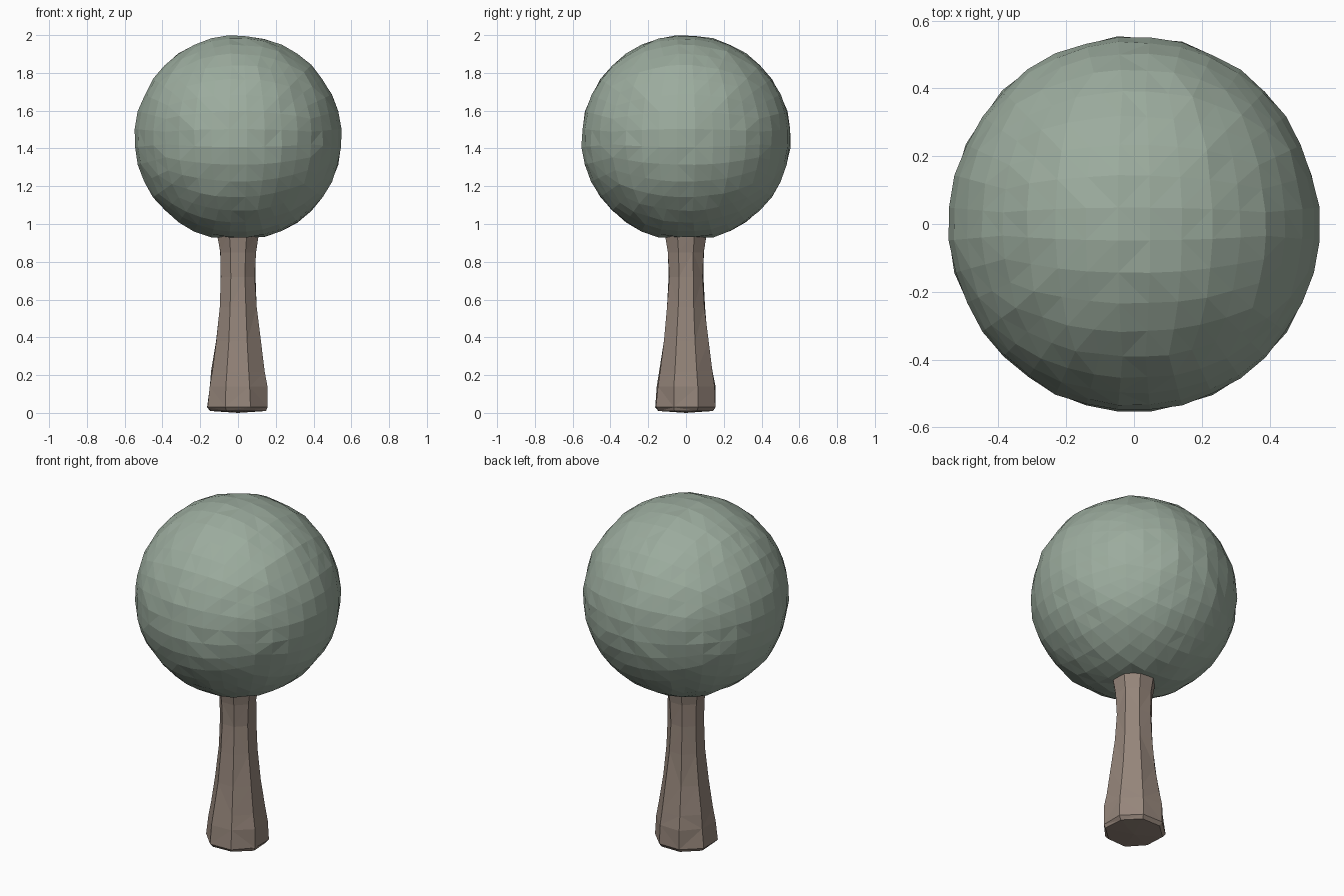
import bpy, bmesh, math, random
from mathutils import Vector

if "Cube" in bpy.data.objects:
    bpy.data.objects.remove(bpy.data.objects["Cube"])

random.seed(4)


def material(name, rgb):
    mat = bpy.data.materials.new(name)
    mat.diffuse_color = (*rgb, 1)
    mat.use_nodes = True
    mat.node_tree.nodes["Principled BSDF"].inputs["Base Color"].default_value = mat.diffuse_color
    return mat


def finish(bm, name, mat):
    bmesh.ops.recalc_face_normals(bm, faces=bm.faces)
    mesh = bpy.data.meshes.new(name)
    bm.to_mesh(mesh)
    bm.free()
    mesh.materials.append(mat)
    obj = bpy.data.objects.new(name, mesh)
    bpy.context.collection.objects.link(obj)
    return obj


sage = material("sage green", (0.33, 0.41, 0.34))
bark = material("bark brown", (0.30, 0.235, 0.195))

# Canopy: a subdivided cube rounded into a slightly lumpy, faceted ball
bm = bmesh.new()
bmesh.ops.create_cube(bm, size=2)
bmesh.ops.subdivide_edges(bm, edges=bm.edges, cuts=8, use_grid_fill=True)
centre = Vector((0, 0, 1.455))
for v in bm.verts:
    d = Vector([math.tan(c * math.pi / 4) for c in v.co]).normalized()
    lump = 1 + random.uniform(-0.008, 0.008)
    v.co = centre + Vector((d.x * 0.548, d.y * 0.555, d.z * 0.545)) * lump
    v.co.z = min(max(v.co.z, 0.928), 2.0)
bmesh.ops.triangulate(bm, faces=bm.faces)
finish(bm, "canopy", sage)

# Trunk: eight-sided rings of (height, radius), flared at both ends
rings = [(0.01, 0.150), (0.03, 0.166), (0.14, 0.158), (0.22, 0.145),
         (0.38, 0.123), (0.56, 0.102), (0.72, 0.094), (0.85, 0.098), (0.96, 0.118)]
SIDES = 8
bm = bmesh.new()
loops = []
for z, r in rings:
    loop = []
    for i in range(SIDES):
        a = 2 * math.pi * (i + 0.5) / SIDES
        rr = r * (1.04 + random.uniform(-0.03, 0.03))
        loop.append(bm.verts.new((rr * math.cos(a), rr * math.sin(a), z)))
    loops.append(loop)
for low, high in zip(loops, loops[1:]):
    for i in range(SIDES):
        j = (i + 1) % SIDES
        bm.faces.new((low[i], low[j], high[j], high[i]))
base = bm.verts.new((0, 0, 0.0))
for i in range(SIDES):
    bm.faces.new((base, loops[0][(i + 1) % SIDES], loops[0][i]))
bm.faces.new(loops[-1])
bmesh.ops.triangulate(bm, faces=bm.faces)
finish(bm, "trunk", bark)
